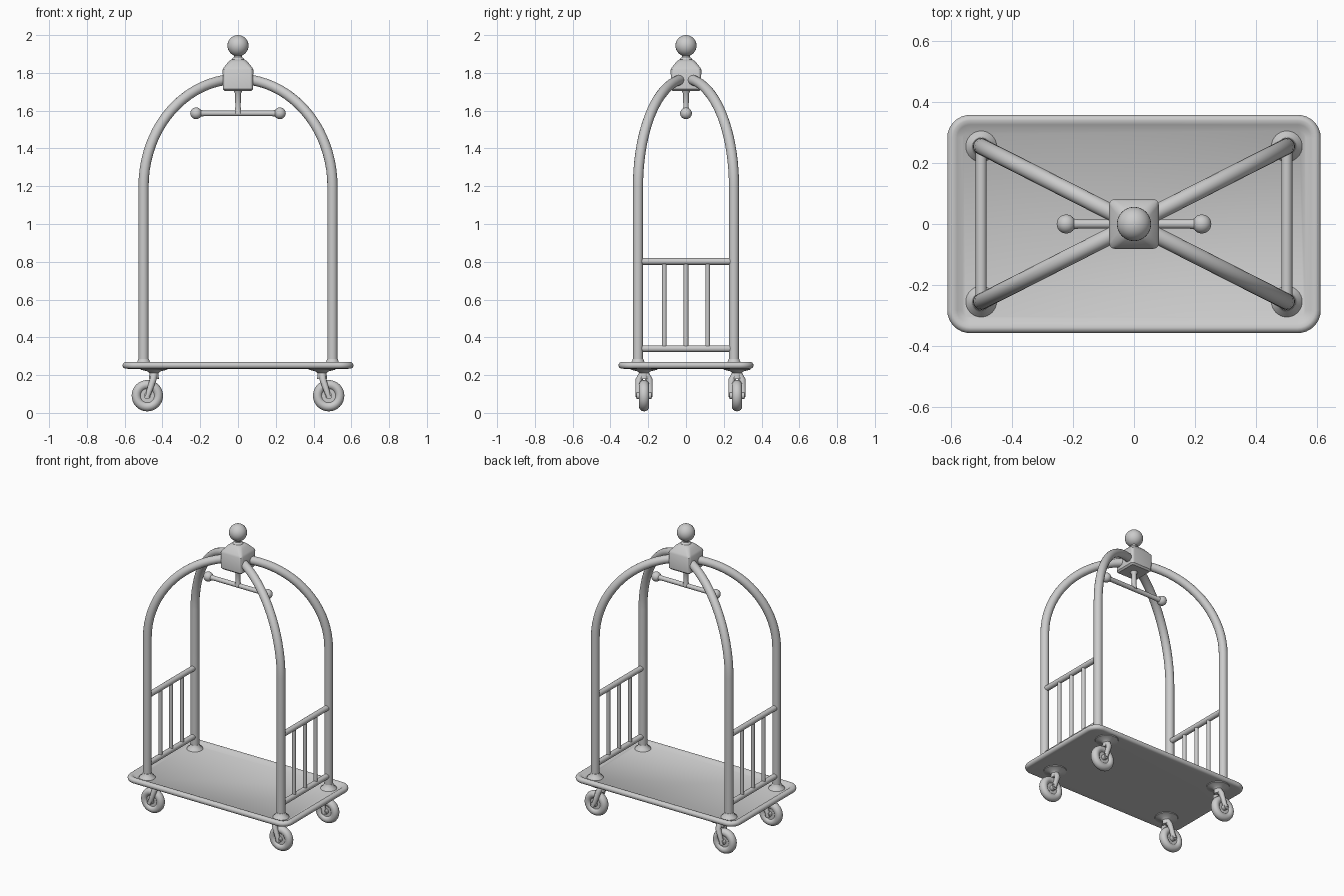
import bpy, bmesh
from math import sin, cos, pi, radians
from mathutils import Vector, Matrix

if "Cube" in bpy.data.objects:
    bpy.data.objects.remove(bpy.data.objects["Cube"])


def finish(name, bm, angle=40):
    bmesh.ops.remove_doubles(bm, verts=bm.verts, dist=1e-5)
    bmesh.ops.recalc_face_normals(bm, faces=bm.faces)
    me = bpy.data.meshes.new(name)
    bm.to_mesh(me)
    bm.free()
    ob = bpy.data.objects.new(name, me)
    bpy.context.collection.objects.link(ob)
    bpy.ops.object.select_all(action='DESELECT')
    ob.select_set(True)
    bpy.context.view_layer.objects.active = ob
    bpy.ops.object.shade_smooth_by_angle(angle=radians(angle))
    return ob


def bridge(bm, rings, cap=True):
    for a, b in zip(rings, rings[1:]):
        n = len(a)
        for i in range(n):
            bm.faces.new((a[i], a[(i + 1) % n], b[(i + 1) % n], b[i]))
    if cap:
        bm.faces.new(rings[0])
        bm.faces.new(rings[-1])


def tube(name, pts, radii, sides=16):
    """Sweep a circle along a planar path."""
    pts = [Vector(p) for p in pts]
    if not isinstance(radii, (list, tuple)):
        radii = [radii] * len(pts)
    chord = pts[-1] - pts[0]
    normal = chord.cross(pts[len(pts) // 2] - pts[0])
    if normal.length < 1e-4:
        normal = chord.orthogonal()
    normal.normalize()
    bm = bmesh.new()
    rings = []
    for i, p in enumerate(pts):
        t = (pts[min(i + 1, len(pts) - 1)] - pts[max(i - 1, 0)]).normalized()
        side = t.cross(normal)
        rings.append([bm.verts.new(p + radii[i] * (cos(a) * normal + sin(a) * side))
                      for a in [2 * pi * k / sides for k in range(sides)]])
    bridge(bm, rings)
    return finish(name, bm)


def lathe(name, profile, loc, rot=None, sides=32, closed=False):
    """Revolve (radius, height) points about z, then rotate and place."""
    m = Matrix.Translation(loc) @ (rot or Matrix())
    bm = bmesh.new()
    rings = [[bm.verts.new(m @ Vector((r * cos(2 * pi * k / sides), r * sin(2 * pi * k / sides), z)))
              for k in range(sides)] for r, z in profile]
    bridge(bm, rings + rings[:1] if closed else rings, not closed)
    return finish(name, bm)


def rounded_loft(name, sections, seg=6, angle=40):
    """Stack rounded rectangles given as (half x, half y, corner radius, z)."""
    bm = bmesh.new()
    rings = []
    for hx, hy, r, z in sections:
        ring = []
        for q, (sx, sy) in enumerate(((1, 1), (-1, 1), (-1, -1), (1, -1))):
            for k in range(seg + 1):
                a = (q + k / seg) * pi / 2
                ring.append(bm.verts.new((sx * (hx - r) + r * cos(a), sy * (hy - r) + r * sin(a), z)))
        rings.append(ring)
    bridge(bm, rings)
    return finish(name, bm, angle)


def ball(name, r, loc):
    bm = bmesh.new()
    bmesh.ops.create_uvsphere(bm, u_segments=24, v_segments=16, radius=r,
                              matrix=Matrix.Translation(loc))
    return finish(name, bm)


PX, PY = 0.5, 0.254     # upright positions
DECK = 0.252            # floor height

# Deck with rounded bumper rim
rim = [(0.045, 0.233)]
for k in range(13):
    a = -pi / 2 + pi * k / 12
    rim.append((0.018 - 0.018 * cos(a), 0.252 + 0.018 * sin(a)))
rim += [(0.032, 0.266), (0.05, DECK)]
rounded_loft("deck", [(0.611 - d, 0.357 - d, 0.075 - d, z) for d, z in rim], 8)

# Two crossing arches
for s, nm in ((1, "arch_a"), (-1, "arch_b")):
    prof = [(-1, 0.245), (-1, 0.7)]
    prof += [(-cos(pi * k / 40), 1.2 + 0.568 * sin(pi * k / 40)) for k in range(41)]
    prof += [(1, 0.7), (1, 0.245)]
    tube(nm, [(PX * u, s * PY * u, z) for u, z in prof], 0.027)

# Collars at the feet of the uprights
for sx in (-1, 1):
    for sy in (-1, 1):
        lathe("foot_collar", [(0.052, 0.248), (0.048, 0.258), (0.035, 0.266), (0.028, 0.285)],
              (sx * PX, sy * PY, 0))

# End rails with balusters
for sx in (-1, 1):
    x = sx * PX
    for z in (0.34, 0.802):
        tube("end_rail", [(x, -PY, z), (x, PY, z)], 0.018)
    for y in (-0.115, 0, 0.115):
        tube("baluster", [(x, y, 0.34), (x, y, 0.802)], 0.0125, 12)

# Crown block and finial
rounded_loft("crown_block", [(0.070, 0.070, 0.012, 1.705), (0.080, 0.080, 0.018, 1.715),
                             (0.081, 0.081, 0.018, 1.818), (0.074, 0.074, 0.02, 1.83),
                             (0.052, 0.052, 0.025, 1.858), (0.034, 0.034, 0.025, 1.872)], 5)
lathe("finial_neck", [(0.036, 1.865), (0.03, 1.876), (0.021, 1.884), (0.021, 1.892), (0.028, 1.902)], (0, 0, 0))
ball("finial_ball", 0.056, (0, 0, 1.944))

# Hanging bar
lathe("hanger_stem", [(0.026, 1.71), (0.016, 1.69), (0.014, 1.62), (0.02, 1.585)], (0, 0, 0), sides=16)
tube("hanger_bar", [(-0.22, 0, 1.586), (-0.18, 0, 1.586), (0.18, 0, 1.586), (0.22, 0, 1.586)],
     [0.021, 0.015, 0.015, 0.021])
for sx in (-1, 1):
    ball("hanger_knob", 0.031, (sx * 0.222, 0, 1.586))

# Swivel casters
AXIS_Y = Matrix.Rotation(pi / 2, 4, 'X')
tyre = [(0.058 + 0.025 * cos(2 * pi * k / 16), 0.027 * sin(2 * pi * k / 16)) for k in range(16)]
for sx in (-1, 1):
    for y in (-0.222, 0.27):
        wx, sxx = sx * 0.48, sx * 0.445
        lathe("caster_plate", [(0.075, 0.24), (0.07, 0.229), (0.035, 0.22), (0.024, 0.21), (0.026, 0.18)],
              (sxx, y, 0))
        lathe("caster_tyre", tyre, (wx, y, 0.091), AXIS_Y, closed=True)
        lathe("caster_disc", [(0.045, -0.014), (0.045, 0.014)], (wx, y, 0.091), AXIS_Y)
        lathe("caster_axle", [(0.018, -0.04), (0.018, 0.04)], (wx, y, 0.091), AXIS_Y, sides=16)
        for sy in (-1, 1):
            tube("caster_fork", [(sxx, y + sy * 0.008, 0.205), (sxx + sx * 0.005, y + sy * 0.028, 0.175),
                                 (wx, y + sy * 0.032, 0.085)], [0.02, 0.018, 0.014], 12)
